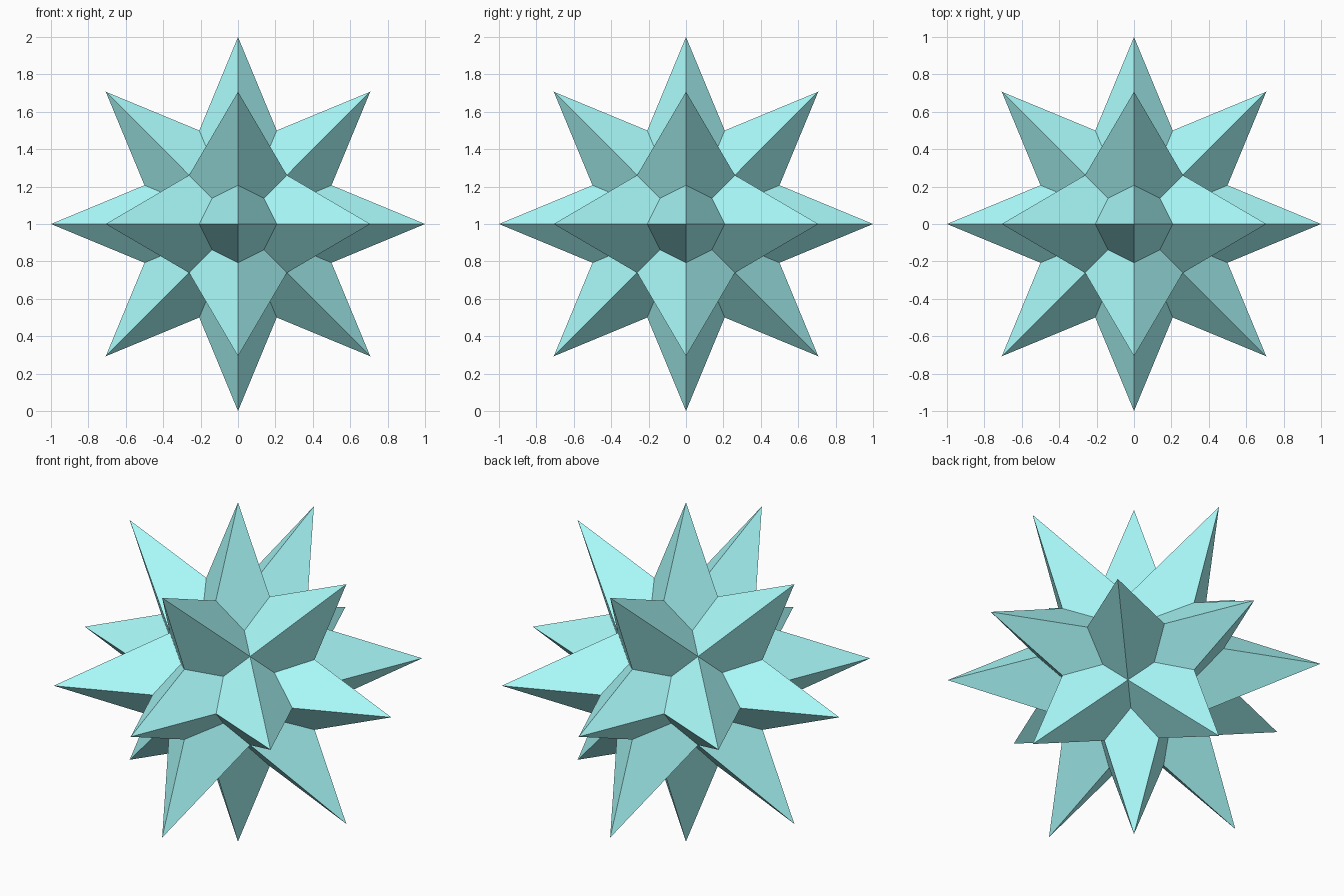
import bpy, bmesh, math
from mathutils import Vector

if "Cube" in bpy.data.objects:
    bpy.data.objects.remove(bpy.data.objects["Cube"])

R = math.sqrt(0.5)                 # edge-direction tips
IN = R - 0.5                       # inner corner of the eight-point outline
V = math.sqrt(2) / (6 + 3 * math.sqrt(2)) # valley corner
D = IN / (1.5 - R)                 # valley on the cube diagonal


def turn(p, n):
    """Cycle the x, y, z axes n times."""
    return Vector(p[-n:] + p[:-n]) if n else Vector(p)


# Faces of one octant around the z axis, repeated for the other two axes
faces = [
    [(0, 0, 1), (IN, 0, 0.5), (V, V, 1 / 3), (0, IN, 0.5)],    # axis spike
    [(0, R, R), (0, IN, 0.5), (V, V, 1 / 3), (D, D, D)],       # diagonal spikes
    [(R, 0, R), (IN, 0, 0.5), (V, V, 1 / 3), (D, D, D)],
]

bm = bmesh.new()
for n in range(3):
    for pts in faces:
        f = bm.faces.new([bm.verts.new(turn(p, n)) for p in pts])
        f.normal_update()
        if f.normal.dot(f.calc_center_median()) < 0:
            f.normal_flip()
bmesh.ops.remove_doubles(bm, verts=bm.verts, dist=1e-4)
mesh = bpy.data.meshes.new("spiked_star")
bm.to_mesh(mesh)
bm.free()

star = bpy.data.objects.new("spiked_star", mesh)
star.location.z = 1
bpy.context.collection.objects.link(star)

# Mirror the octant to all eight
mirror = star.modifiers.new("octants", 'MIRROR')
mirror.use_axis = (True, True, True)
mirror.use_clip = True
mirror.merge_threshold = 0.0005

mat = bpy.data.materials.new("turquoise")
mat.diffuse_color = (0.4, 0.95, 0.95, 1)
mat.use_nodes = True
mat.node_tree.nodes["Principled BSDF"].inputs["Base Color"].default_value = mat.diffuse_color
mesh.materials.append(mat)
